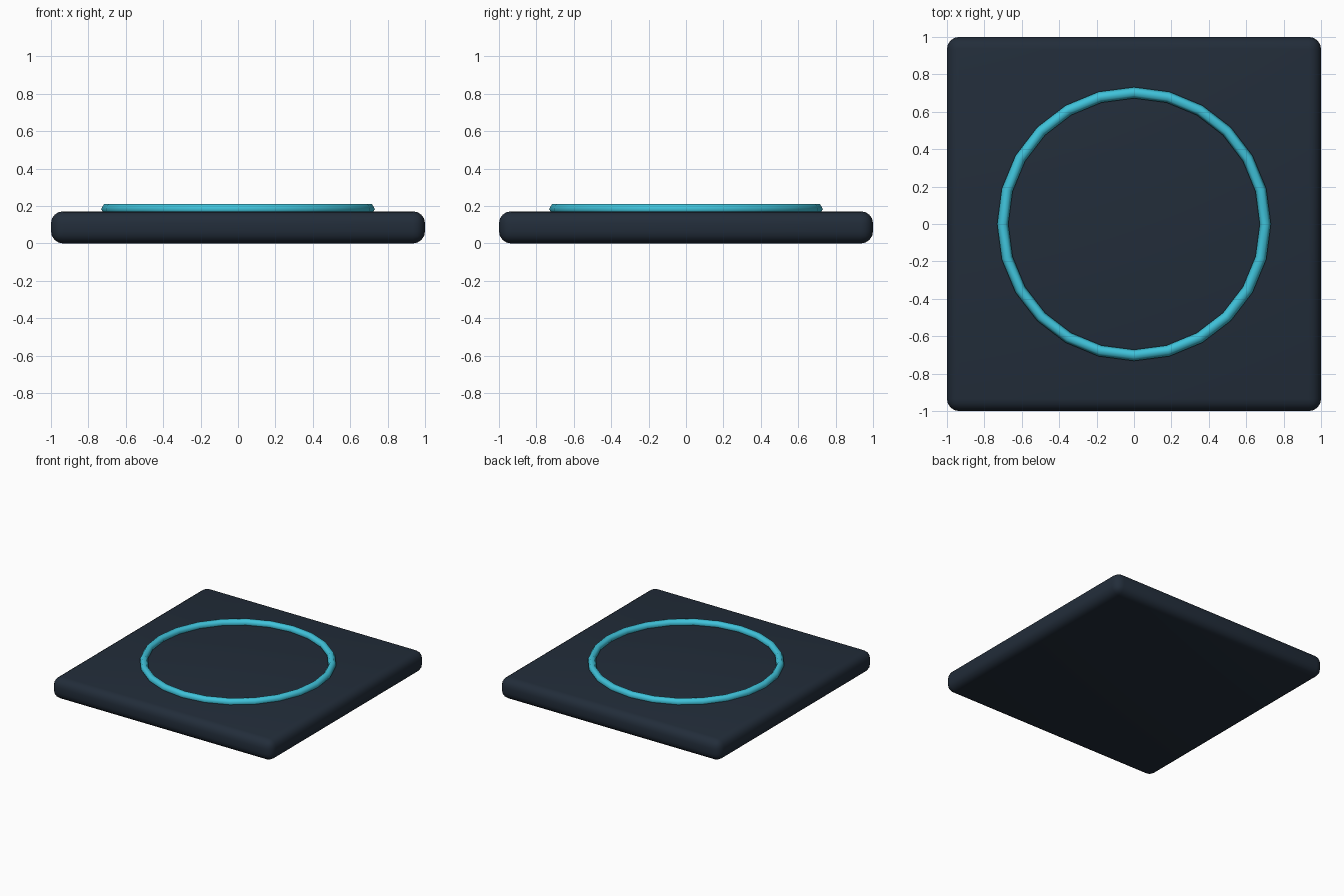
import bpy
import bmesh
from math import cos, sin, tau, radians

default = bpy.data.objects.get("Cube")
if default:
    bpy.data.objects.remove(default, do_unlink=True)


def material(name, rgb):
    mat = bpy.data.materials.new(name)
    mat.use_nodes = True
    colour = (*rgb, 1.0)
    mat.diffuse_color = colour
    mat.node_tree.nodes["Principled BSDF"].inputs["Base Color"].default_value = colour
    return mat


def add_object(name, bm, mat):
    bmesh.ops.recalc_face_normals(bm, faces=bm.faces)
    mesh = bpy.data.meshes.new(name)
    bm.to_mesh(mesh)
    bm.free()
    mesh.materials.append(mat)
    obj = bpy.data.objects.new(name, mesh)
    bpy.context.collection.objects.link(obj)
    return obj


def smooth(obj, angle):
    bpy.ops.object.select_all(action="DESELECT")
    obj.select_set(True)
    bpy.context.view_layer.objects.active = obj
    bpy.ops.object.shade_smooth_by_angle(angle=radians(angle))


navy = material("dark navy", (0.016, 0.026, 0.042))
cyan = material("bright cyan", (0.05, 0.54, 0.70))

# Square slab with rounded edges and corners
HEIGHT = 0.172
bm = bmesh.new()
bmesh.ops.create_cube(bm, size=1)
for v in bm.verts:
    v.co.x *= 2
    v.co.y *= 2
    v.co.z = (v.co.z + 0.5) * HEIGHT
bmesh.ops.bevel(bm, geom=bm.edges[:], offset=0.065, segments=4,
                profile=0.5, affect="EDGES")
smooth(add_object("base_slab", bm, navy), 40)

# Ring with a six-sided section, half set into the slab top
SEGMENTS, SIDES = 24, 6
RADIUS, TUBE, RING_Z = 0.702, 0.03, 0.184
bm = bmesh.new()
loops = []
for i in range(SEGMENTS):
    a = tau * i / SEGMENTS
    loop = []
    for j in range(SIDES):
        b = tau * j / SIDES
        r = RADIUS + TUBE * cos(b)
        loop.append(bm.verts.new((r * cos(a), r * sin(a), RING_Z + TUBE * sin(b))))
    loops.append(loop)
for i in range(SEGMENTS):
    here, there = loops[i], loops[(i + 1) % SEGMENTS]
    for j in range(SIDES):
        k = (j + 1) % SIDES
        bm.faces.new((here[j], there[j], there[k], here[k]))
smooth(add_object("glow_ring", bm, cyan), 65)
